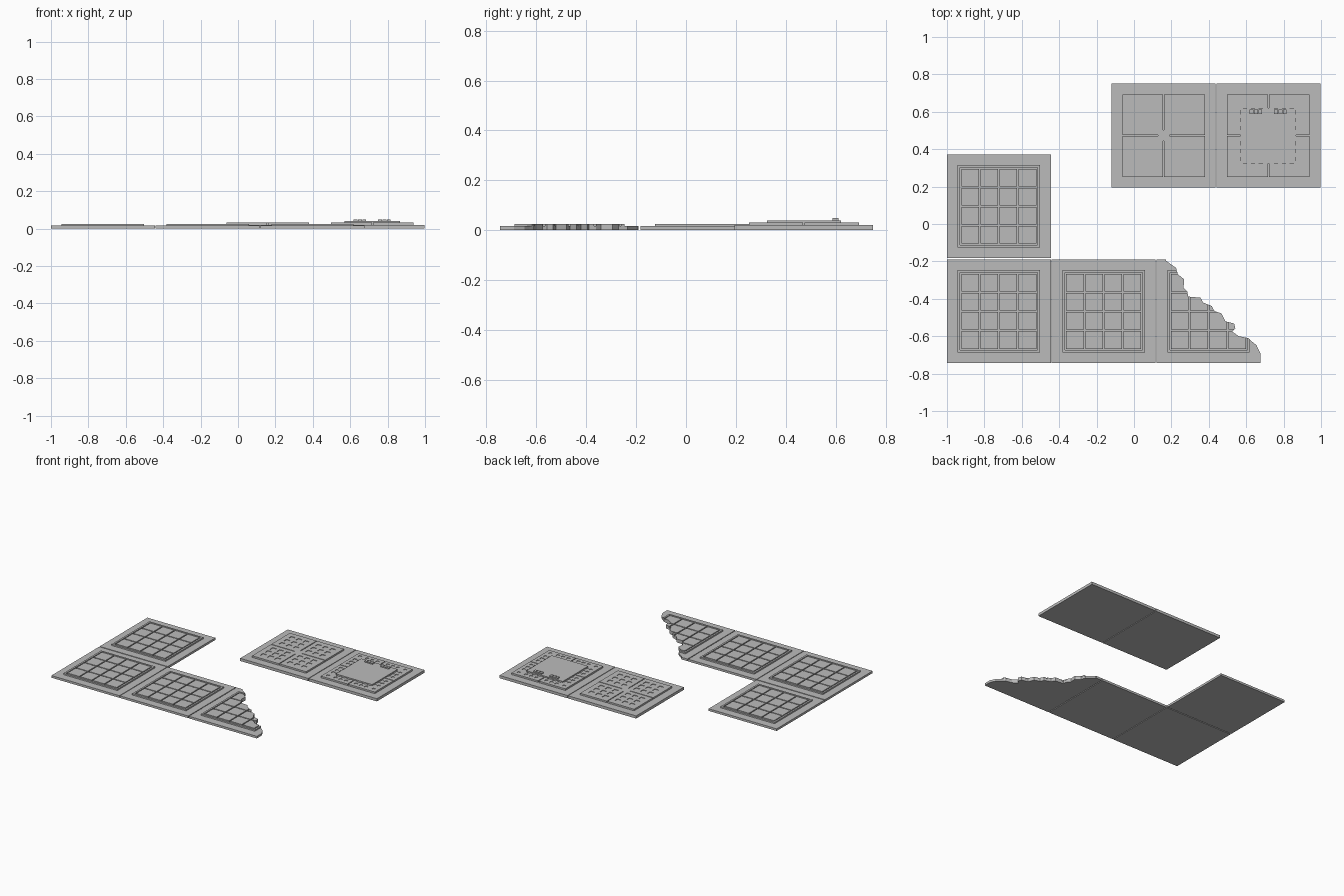
import bpy, bmesh

if "Cube" in bpy.data.objects:
    bpy.data.objects.remove(bpy.data.objects["Cube"])

stone = bpy.data.materials.new("grey_stone")
stone.diffuse_color = (0.5, 0.5, 0.5, 1)
stone.use_nodes = True
stone.node_tree.nodes["Principled BSDF"].inputs["Base Color"].default_value = stone.diffuse_color


def finish(bm, name, loc=(0, 0, 0)):
    bmesh.ops.remove_doubles(bm, verts=bm.verts, dist=1e-5)
    bmesh.ops.recalc_face_normals(bm, faces=bm.faces)
    me = bpy.data.meshes.new(name)
    bm.to_mesh(me)
    bm.free()
    me.materials.append(stone)
    ob = bpy.data.objects.new(name, me)
    ob.location = loc
    bpy.context.collection.objects.link(ob)
    return ob


def relief(name, cx, cy, cuts, height):
    """Stepped slab: a grid on the given cut lines, each cell at height(x, y)."""
    cuts = sorted(set(round(c, 5) for c in cuts))
    n = len(cuts) - 1
    mid = [(cuts[i] + cuts[i + 1]) / 2 for i in range(n)]
    bm = bmesh.new()

    def quad(*pts):
        bm.faces.new([bm.verts.new(p) for p in pts])

    def h(i, j):
        return height(mid[i], mid[j]) if 0 <= i < n and 0 <= j < n else 0

    for i in range(n):
        for j in range(n):
            a, b, c, d = cuts[i], cuts[i + 1], cuts[j], cuts[j + 1]
            z = h(i, j)
            quad((a, c, z), (b, c, z), (b, d, z), (a, d, z))
            quad((a, d, 0), (b, d, 0), (b, c, 0), (a, c, 0))
            # step walls down to each lower neighbour
            for di, dj, p, q in ((1, 0, (b, c), (b, d)), (-1, 0, (a, d), (a, c)),
                                 (0, 1, (b, d), (a, d)), (0, -1, (a, c), (b, c))):
                lo = h(i + di, j + dj)
                if lo < z - 1e-6:
                    quad((*p, lo), (*q, lo), (*q, z), (*p, z))
    return finish(bm, name, (cx, cy, 0))


def mirrored(values):
    return [s * v for v in values for s in (-1, 1)]


HALF = 0.2775   # half a tile
RAISED = 0.22   # half of the raised panel

# Coffered tiles: thin rim and a four by four grid of blocks
grid_cuts = mirrored([HALF, RAISED, 0.207, 0.2, 0.106, 0.098, 0.004])


def coffer(x, y):
    ax, ay = abs(x), abs(y)
    m = max(ax, ay)
    if m > RAISED:
        return 0.016
    if m > 0.207:
        return 0.026
    groove = any(lo < v < hi for v in (ax, ay)
                 for lo, hi in ((-1, 0.004), (0.098, 0.106), (0.2, 0.207)))
    return 0.016 if groove else 0.026


relief("coffered_tile_back", -0.7225, 0.095, grid_cuts, coffer)
relief("coffered_tile_corner", -0.7225, -0.467, grid_cuts, coffer)
relief("coffered_tile_middle", -0.1625, -0.467, grid_cuts, coffer)
broken = relief("broken_tile", 0.3985, -0.467, grid_cuts, coffer)

# Jagged break across the last tile
jag = [(0.0, -0.9), (0.0, -0.1), (0.165, -0.1), (0.17, -0.195), (0.19, -0.21), (0.225, -0.235),
       (0.235, -0.27), (0.268, -0.295), (0.265, -0.34), (0.285, -0.36), (0.29, -0.388),
       (0.355, -0.394), (0.37, -0.42), (0.415, -0.438), (0.43, -0.465), (0.468, -0.478),
       (0.488, -0.52), (0.535, -0.532), (0.542, -0.558), (0.525, -0.575), (0.56, -0.6),
       (0.61, -0.61), (0.63, -0.628), (0.655, -0.648), (0.675, -0.69), (0.675, -0.9)]
bm = bmesh.new()
low = bm.faces.new([bm.verts.new((x, y, -0.1)) for x, y in jag])
ext = bmesh.ops.extrude_face_region(bm, geom=[low], use_keep_orig=True)
bmesh.ops.translate(bm, vec=(0, 0, 0.3),
                    verts=[v for v in ext["geom"] if isinstance(v, bmesh.types.BMVert)])
cutter = finish(bm, "break_cutter")
cutter.hide_render = True
mod = broken.modifiers.new("break", 'BOOLEAN')
mod.operation = 'INTERSECT'
mod.solver = 'EXACT'
mod.object = cutter
bpy.context.view_layer.objects.active = broken
bpy.ops.object.modifier_apply(modifier="break")
bpy.data.objects.remove(cutter)

# Quartered tile: cross grooves and shallow pits in every quarter
PITS = [(0.035, 0.067), (0.092, 0.124), (0.149, 0.181)]


def quartered(x, y):
    ax, ay = abs(x), abs(y)
    if max(ax, ay) > RAISED:
        return 0.02
    if min(ax, ay) < 0.003 and max(ax, ay) > 0.03:
        return 0.02
    pit = all(any(lo < v < hi for lo, hi in PITS) for v in (ax, ay))
    return 0.028 if pit else 0.032


relief("quartered_tile", 0.1585, 0.4725,
       mirrored([HALF, RAISED, 0.03, 0.003] + [v for p in PITS for v in p]), quartered)

# Plaque tile: raised centre plate with a ring of pits around it
PLATE = 0.148
NOTCH = [(0.03, 0.052), (0.072, 0.094), (0.114, 0.136)]


def plaque(x, y):
    lo_v, hi_v = sorted((abs(x), abs(y)))
    if hi_v > RAISED:
        return 0.02
    if hi_v < PLATE:
        return 0.04
    if lo_v < 0.003:
        return 0.02
    notch = any(a < lo_v < b for a, b in NOTCH + [(0.175, 0.195)])
    ring = hi_v < 0.162 or 0.175 < hi_v < 0.195
    return 0.028 if notch and ring else 0.032


relief("plaque_tile", 0.7185, 0.4725,
       mirrored([HALF, RAISED, 0.195, 0.175, 0.162, PLATE, 0.003]
                + [v for p in NOTCH for v in p]), plaque)

# Two rows of three small studs on the plate
for side, cx in (("left", 0.652), ("right", 0.783)):
    bm = bmesh.new()
    for k in (-1, 0, 1):
        made = bmesh.ops.create_cube(bm, size=1)["verts"]
        bmesh.ops.scale(bm, vec=(0.02, 0.024, 0.009), verts=made)
        bmesh.ops.translate(bm, vec=(cx + k * 0.0235, 0.599, 0.0445), verts=made)
    finish(bm, "studs_" + side)
